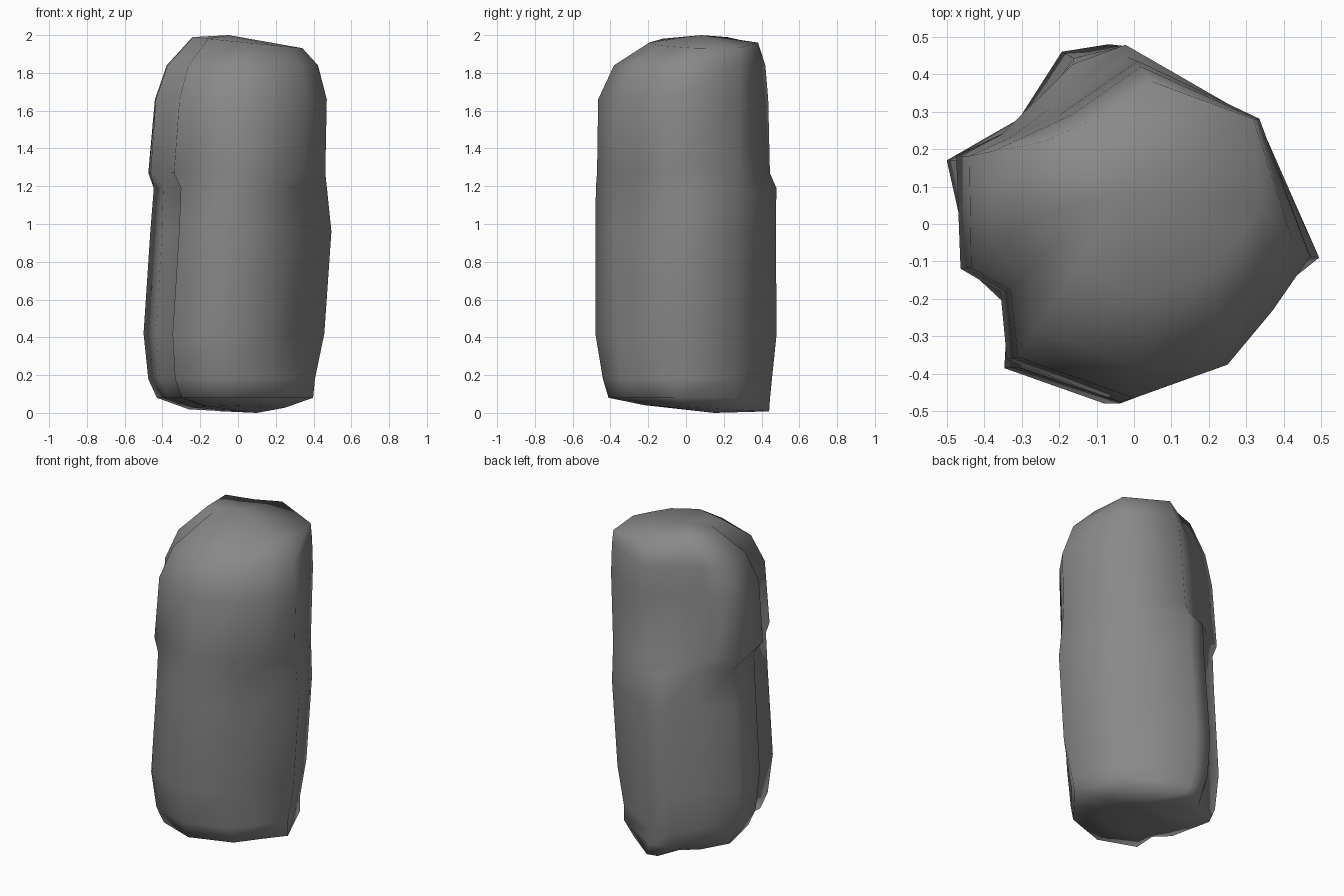
import bpy
import bmesh
from mathutils import Vector

default_cube = bpy.data.objects.get("Cube")
if default_cube:
    bpy.data.objects.remove(default_cube, do_unlink=True)


def make_material(name, colour):
    material = bpy.data.materials.new(name)
    material.use_nodes = True
    material.diffuse_color = colour
    shader = material.node_tree.nodes["Principled BSDF"]
    shader.inputs["Base Color"].default_value = colour
    shader.inputs["Roughness"].default_value = 0.9
    return material


# Chipped outline of the pillar: each corner on the lower and the upper half
outline = {
    "west_ridge": ((-.5, .17), (-.44, .18)),
    "north_west_cleft": ((-.3, .28), (-.33, .23)),
    "north_west_rib": ((-.18, .46), (-.2, .29)),
    "north_ridge": ((-.05, .48), (.01, .435)),
    "north_east_ridge": ((.33, .27), (.335, .28)),
    "east_ridge": ((.497, -.09), (.47, -.09)),
    "south_east_groove": ((.28, -.25), (.37, -.235)),
    "south_east_ridge": ((.23, -.365), (.25, -.38)),
    "south_ridge": ((-.06, -.48), (0, -.47)),
    "south_west_ridge": ((-.34, -.385), (-.31, -.36)),
    "south_west_cleft": ((-.33, -.22), (-.33, -.18)),
    "west_rib": ((-.43, -.13), (-.435, -.12)),
}

# Each level: height, share of the upper outline, left, right, front, back
levels = [
    (.08, 0, -.43, .4, -.41, .445),
    (.18, 0, -.475, .41, -.44, .455),
    (.42, 0, -.5, .46, -.48, .48),
    (.96, .1, -.47, .5, -.48, .48),
    (1.19, .25, -.46, .48, -.48, .49),
    (1.27, .9, -.53, .49, -.48, .485),
    (1.66, 1, -.5, .5, -.475, .48),
    (1.84, 1, -.43, .45, -.39, .46),
]


def place(ridge, level):
    """Fit one outline corner to the extents of a level."""
    height, share, left, right, front, back = level
    if height < .3 and ridge.startswith("south_east"):
        share = 1  # the groove runs out above the foot
    low, high = (Vector(corner) for corner in outline[ridge])
    corner = low.lerp(high, share)
    fitted = Vector((left + (corner.x + .5) * (right - left),
                     front + (corner.y + .48) / .96 * (back - front)))
    if height > 1.8 and ridge == "north_east_ridge":
        fitted = fitted.lerp(corner, .8)  # this corner stays sharp to the top
    return Vector((fitted.x, fitted.y, height))


def bridge(mesh, lower, upper):
    count = len(lower)
    for i in range(count):
        j = (i + 1) % count
        mesh.faces.new((lower[j], lower[i], upper[i], upper[j]))


mesh = bmesh.new()

# Sides
rings = [[mesh.verts.new(place(ridge, level)) for ridge in outline]
         for level in levels]

# Tilted top and underside rims
top_rim, base_rim = [], []
for ridge in outline:
    p = place(ridge, (1.965, 1, -.28, .36, -.2, .41))
    p.z -= .1 * p.x
    top_rim.append(mesh.verts.new(p))
    p = place(ridge, (.03, 0, -.26, .25, -.22, .44))
    p.z -= .05 * p.y
    base_rim.append(mesh.verts.new(p))
rings = [base_rim] + rings + [top_rim]
for lower, upper in zip(rings, rings[1:]):
    bridge(mesh, lower, upper)

# Caps
for rim, centre in ((top_rim, (-.05, .08, 2)), (base_rim, (.1, .15, 0))):
    middle = mesh.verts.new(centre)
    for i, vert in enumerate(rim):
        mesh.faces.new((vert, rim[(i + 1) % len(rim)], middle))

bmesh.ops.recalc_face_normals(mesh, faces=mesh.faces[:])
for face in mesh.faces:
    face.smooth = True

data = bpy.data.meshes.new("stone_pillar")
mesh.to_mesh(data)
mesh.free()
data.materials.append(make_material("grey stone", (.25, .25, .25, 1)))
pillar = bpy.data.objects.new("stone_pillar", data)
bpy.context.collection.objects.link(pillar)
